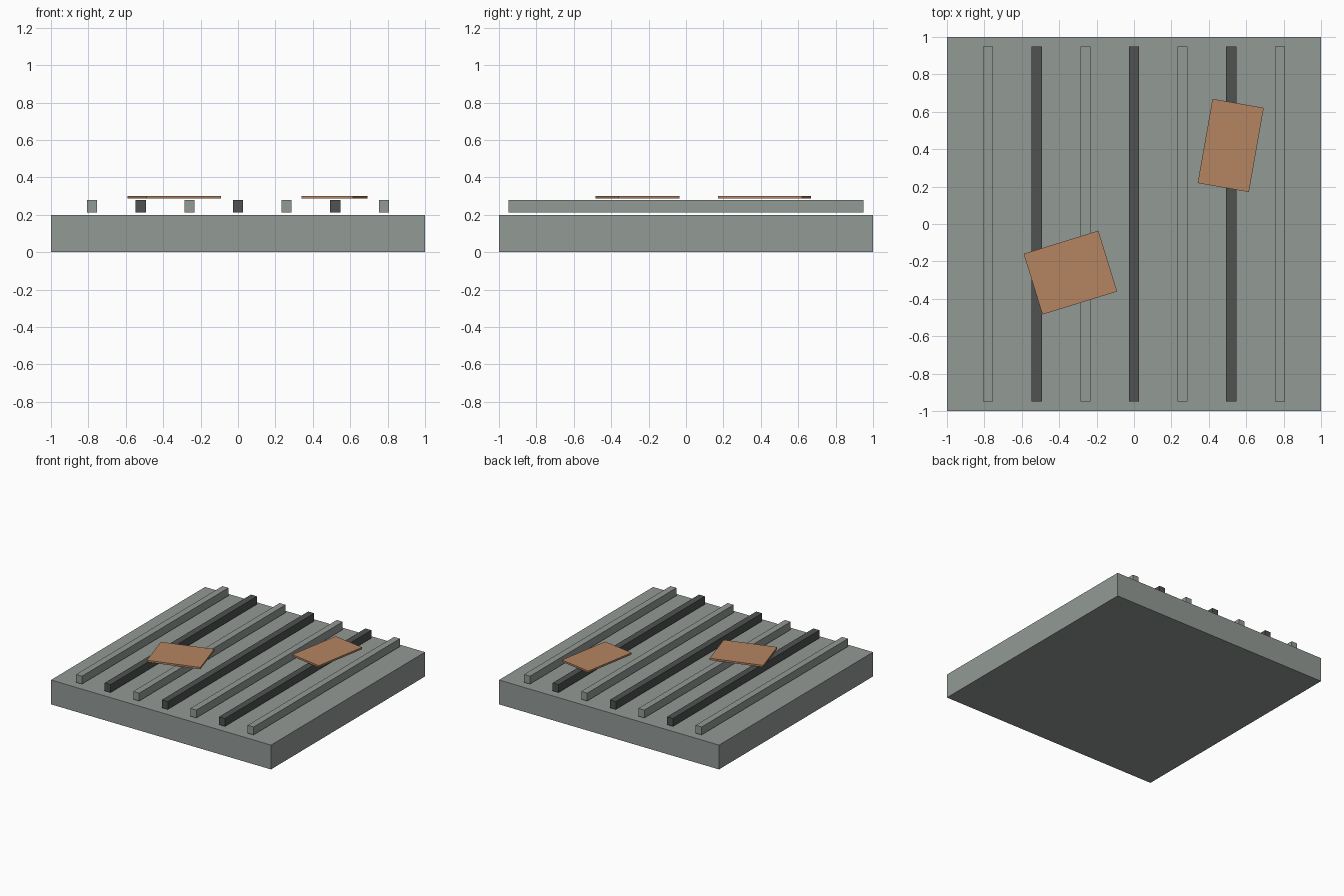
import bpy
import math

cube = bpy.data.objects.get("Cube")
if cube:
    bpy.data.objects.remove(cube, do_unlink=True)


def make_material(name, rgb):
    mat = bpy.data.materials.new(name)
    mat.use_nodes = True
    mat.diffuse_color = (*rgb, 1)
    mat.node_tree.nodes["Principled BSDF"].inputs["Base Color"].default_value = (*rgb, 1)
    return mat


def box(name, size, centre, mat, turn=0):
    bpy.ops.mesh.primitive_cube_add(size=1, location=centre, rotation=(0, 0, math.radians(turn)))
    obj = bpy.context.object
    obj.name = name
    obj.scale = size
    bpy.ops.object.transform_apply(location=False, rotation=False, scale=True)
    obj.data.materials.append(mat)
    return obj


grey = make_material("stone grey", (0.29, 0.32, 0.30))
dark = make_material("dark grey", (0.077, 0.085, 0.081))
tan = make_material("rusty tan", (0.46, 0.235, 0.12))

# Square base slab
box("base_slab", (2, 2, 0.2), (0, 0, 0.1), grey)

# Seven raised bars, alternating light and dark
for i in range(-3, 4):
    box(f"bar_{i + 4}", (0.054, 1.9, 0.065), (i * 0.26, 0, 0.2455),
        grey if i % 2 else dark)

# Two loose sheets lying on the bars
box("front_sheet", (0.418, 0.34, 0.015), (-0.34, -0.26, 0.2945), tan, 17.2)
box("back_sheet", (0.278, 0.457, 0.015), (0.517, 0.42, 0.2945), tan, -10)
